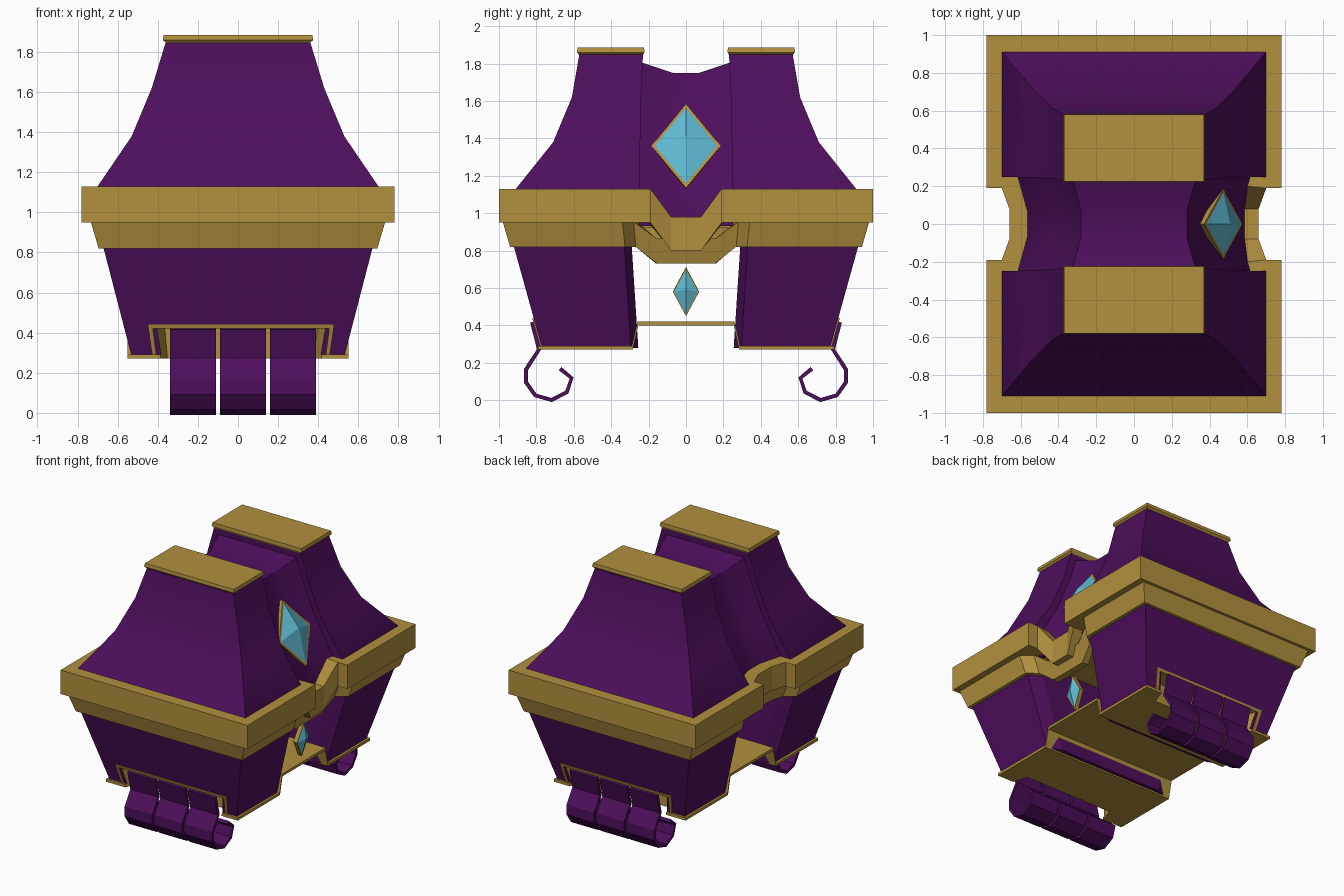
import bpy, bmesh, math
from mathutils import Vector

cube = bpy.data.objects.get("Cube")
if cube:
    bpy.data.objects.remove(cube, do_unlink=True)


def material(name, rgb):
    m = bpy.data.materials.new(name)
    m.use_nodes = True
    m.diffuse_color = (*rgb, 1)
    m.node_tree.nodes["Principled BSDF"].inputs["Base Color"].default_value = (*rgb, 1)
    return m


purple = material("deep purple", (0.076, 0.0045, 0.107))
gold = material("gold", (0.445, 0.28, 0.048))
blue = material("crystal blue", (0.114, 0.50, 0.66))


def finish(name, bm, mat, smooth=False):
    bmesh.ops.recalc_face_normals(bm, faces=bm.faces)
    me = bpy.data.meshes.new(name)
    bm.to_mesh(me)
    bm.free()
    me.materials.append(mat)
    ob = bpy.data.objects.new(name, me)
    bpy.context.scene.collection.objects.link(ob)
    if smooth:
        bpy.ops.object.select_all(action='DESELECT')
        ob.select_set(True)
        bpy.context.view_layer.objects.active = ob
        bpy.ops.object.shade_smooth_by_angle(angle=math.radians(32))
    return ob


def loft(name, rings, mat, loop=False, smooth=False):
    """Skin closed cross-sections; cap the ends unless they loop."""
    bm = bmesh.new()
    vs = [[bm.verts.new(p) for p in r] for r in rings]
    pairs = list(zip(vs, vs[1:])) + ([(vs[-1], vs[0])] if loop else [])
    for a, b in pairs:
        for i in range(len(a)):
            j = (i + 1) % len(a)
            bm.faces.new((a[i], a[j], b[j], b[i]))
    if not loop:
        bm.faces.new(vs[0])
        bm.faces.new(vs[-1])
    return finish(name, bm, mat, smooth)


def ribbon(path, t):
    """Thicken an open 2D path into a closed outline."""
    pts = [Vector(p) for p in path]
    side = []
    for i, p in enumerate(pts):
        d = (pts[min(i + 1, len(pts) - 1)] - pts[max(i - 1, 0)]).normalized()
        side.append(p + Vector((-d.y, d.x)) * t)
    return pts + side[::-1]


def strip(name, outline, x0, x1, mat, smooth=False):
    """Extrude a y-z outline along x as quads with end caps."""
    return loft(name, [[(x, p[0], p[1]) for p in outline] for x in (x0, x1)], mat, smooth=smooth)


def cut(ob, cutter):
    mod = ob.modifiers.new("recess", 'BOOLEAN')
    mod.object = cutter
    mod.operation = 'DIFFERENCE'
    mod.solver = 'EXACT'
    mod.material_mode = 'TRANSFER'
    bpy.context.view_layer.objects.active = ob
    bpy.ops.object.modifier_apply(modifier=mod.name)


def wall_y(z):
    return 0.77 + 0.15 * (z - 0.28) / 0.54


# floor plate, stepped up in the middle
half = [(0.79, 0.27), (0.285, 0.27), (0.255, 0.4)]
floor_path = [(-y, z) for y, z in half] + half[::-1]
floor = strip("floor_plate", ribbon(floor_path, 0.02), -0.55, 0.55, gold)

curl = [(0.812, 0.42), (0.775, 0.27), (0.845, 0.16), (0.845, 0.1), (0.8, 0.035),
        (0.72, 0.012), (0.645, 0.05), (0.622, 0.115), (0.68, 0.16)]

for s, tag in ((-1, "front"), (1, "back")):
    # concave upper hood
    rings = []
    for z, hx, yo, yi in ((0.95, 0.71, 0.92, 0.25), (1.13, 0.7, 0.91, 0.25), (1.38, 0.53, 0.71, 0.245),
                          (1.62, 0.43, 0.61, 0.24), (1.85, 0.36, 0.57, 0.23)):
        rings.append([(-hx, s * yi, z), (hx, s * yi, z), (hx, s * yo, z), (-hx, s * yo, z)])
    loft(tag + "_hood", rings, purple, smooth=True)

    # roof cap
    rings = [[(-h, s * a, z), (h, s * a, z), (h, s * b, z), (-h, s * b, z)]
             for z, h, a, b in ((1.845, 0.358, 0.23, 0.57), (1.86, 0.375, 0.222, 0.583), (1.885, 0.37, 0.224, 0.58))]
    loft(tag + "_roof_cap", rings, gold)

    # tapered lower body with chamfered inner corners
    rings = []
    for z, hx, yo, yi in ((0.28, 0.53, 0.77, 0.255), (0.82, 0.67, 0.92, 0.29), (0.95, 0.69, 0.94, 0.3)):
        right = [(hx - 0.1, yi), (hx, yi + 0.04), (hx, yo)]
        rings.append([(x, s * y, z) for x, y in right + [(-x, y) for x, y in right[::-1]]])
    body = loft(tag + "_lower_body", rings, purple)

    # recess for the curled strips
    cutter = loft("recess_cutter", [[(x, s * y, z) for x, z in ((-w + 0.015, 0.2), (w + 0.015, 0.2),
                  (w + 0.035, 0.42), (-w - 0.005, 0.42))] for y, w in ((0.68, 0.36), (0.9, 0.43))], gold)
    cut(body, cutter)
    cut(floor, cutter)
    bpy.data.objects.remove(cutter, do_unlink=True)

    # frame around the recess
    outer = [(-0.425, 0.27), (-0.45, 0.44), (0.48, 0.44), (0.455, 0.27)]
    inner = [(-0.405, 0.27), (-0.425, 0.42), (0.455, 0.42), (0.435, 0.27)]
    rings = []
    for (xo, zo), (xi, zi) in zip(outer, inner):
        rings.append([(x, s * (wall_y(z) + d), z) for x, z, d in
                      ((xo, zo, -0.02), (xo, zo, 0.008), (xi, zi, 0.008), (xi, zi, -0.02))])
    loft(tag + "_recess_frame", rings, gold)

    # three curled strips
    for i in range(3):
        x = -0.34 + 0.25 * i
        strip(f"{tag}_curl_{i + 1}", ribbon([(s * y, z) for y, z in curl], 0.022 * s),
              x, x + 0.23, purple)

# sunken saddle between the hoods
rings = []
for y, dx, top in ((-0.25, 0.05, 1.81), (-0.07, 0, 1.75), (0.07, 0, 1.75), (0.25, 0.05, 1.81)):
    side = [(0.59, 0.93), (0.565, 1.13), (0.43, 1.38), (0.33, 1.62), (0.28, top)]
    rings.append([(x + dx, y, z) for x, z in side] + [(-x - dx, y, z) for x, z in side[::-1]])
loft("saddle", rings, purple, smooth=True)


def band(name, path, z_top, z_bot, taper):
    """Ring with a notch on both sides; the notch dips on the +x side only."""
    full = path + [(a, -b, c, -d, e) for a, b, c, d, e in path[::-1]]
    rings = []
    for s in (1, -1):
        for xo, yo, xi, yi, dip in full:
            dz = dip if s > 0 else 0
            k = 1 - taper
            rings.append([(s * xo, s * yo, z_top - dz), (s * (xo - taper), s * yo * k, z_bot - dz),
                          (s * xi, s * yi, z_bot - dz), (s * xi, s * yi, z_top - dz)])
    return loft(name, rings, gold, loop=True)


band("upper_band", [(0.78, -1, 0.68, -0.89, 0), (0.78, -0.19, 0.6, -0.25, 0),
                    (0.7, -0.19, 0.6, -0.2, 0), (0.66, -0.08, 0.555, -0.08, 0.15)], 1.13, 0.95, 0)
band("lower_band", [(0.735, -0.98, 0.6, -0.85, 0), (0.735, -0.34, 0.6, -0.32, 0),
                    (0.66, -0.28, 0.57, -0.26, 0), (0.63, -0.16, 0.54, -0.16, 0.09)], 0.955, 0.82, 0.04)

# ceiling of the passage
strip("passage_ceiling", [(-0.33, 0.92), (0.33, 0.92), (0.33, 0.95), (-0.33, 0.95)], -0.6, 0.6, gold)


def gem(name, bottom, top, half_w, depth):
    """Faceted diamond on a gold backing, facing +x."""
    b, t = Vector((bottom[0], 0, bottom[1])), Vector((top[0], 0, top[1]))
    mid, up = (b + t) / 2, (t - b) / 2
    n = Vector((up.z, 0, -up.x)).normalized()
    wide = Vector((0, half_w, 0))

    def rhomb(k, d):
        return [mid + v * k + n * d for v in (up, wide, -up, -wide)]

    loft(name + "_mount", [rhomb(1, -0.02), rhomb(1, 0.012)], gold)
    bm = bmesh.new()
    base = [bm.verts.new(p) for p in rhomb(0.9, 0.013)]
    tip = bm.verts.new(mid + up * 0.12 + n * depth)
    for i in range(4):
        bm.faces.new((base[i], base[(i + 1) % 4], tip))
    bm.faces.new(base[::-1])
    finish(name, bm, blue)


gem("large_gem", (0.565, 1.13), (0.36, 1.58), 0.185, 0.065)
gem("small_gem", (0.52, 0.45), (0.54, 0.71), 0.07, 0.04)
